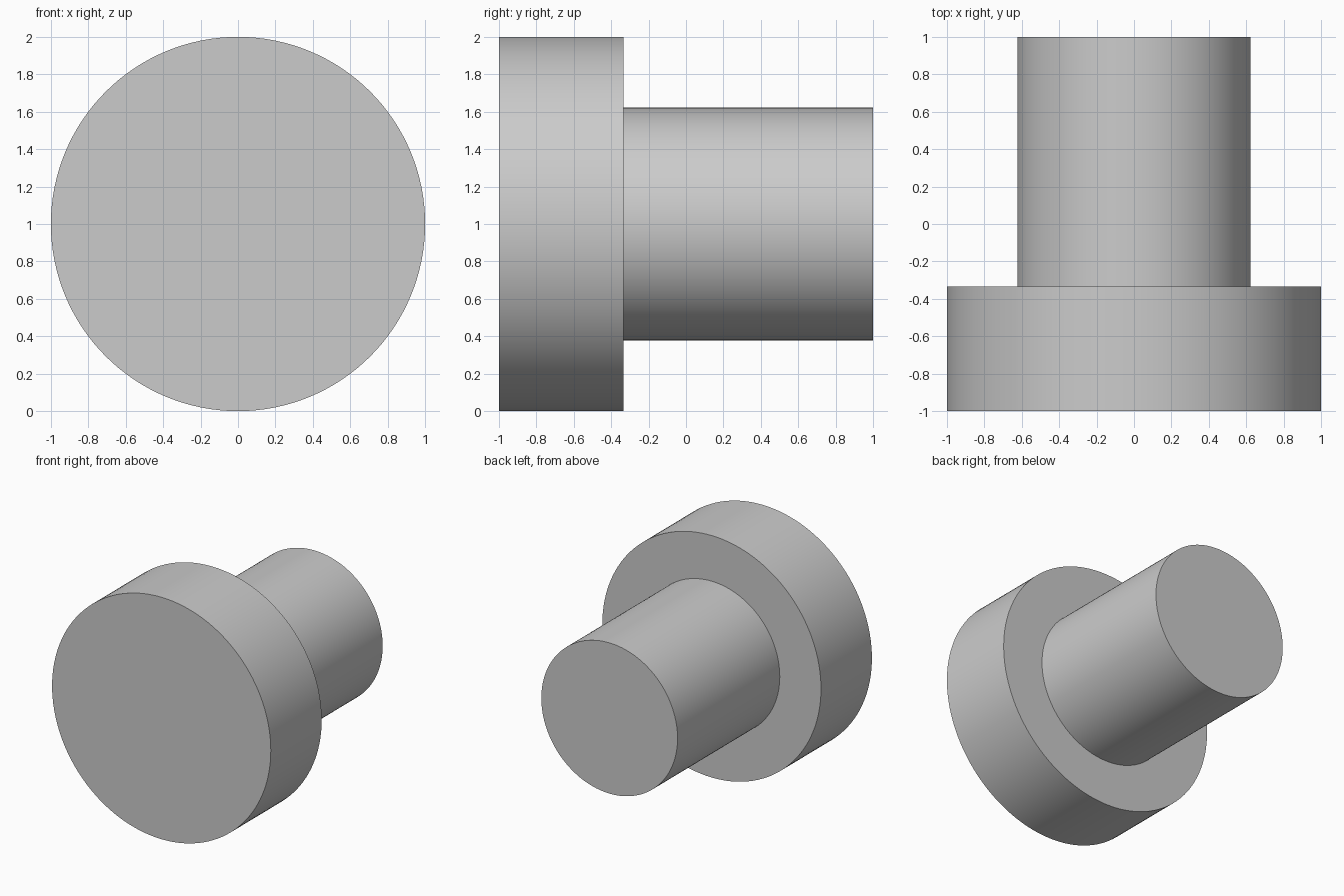
import bpy
import bmesh
from math import radians, tau
from mathutils import Vector

SEGMENTS = 128
AXIS_HEIGHT = 1.0

cube = bpy.data.objects.get("Cube")
if cube:
    bpy.data.objects.remove(cube, do_unlink=True)

# Plain grey finish
grey = bpy.data.materials.new("plain grey")
grey.use_nodes = True
colour = (0.6, 0.6, 0.6, 1.0)
grey.diffuse_color = colour
grey.node_tree.nodes["Principled BSDF"].inputs["Base Color"].default_value = colour


def turned_part(name, profile):
    """Revolve (radius, y) points about the y axis and cap the open ends."""
    bm = bmesh.new()
    verts = [bm.verts.new((r, y, 0)) for r, y in profile]
    edges = [bm.edges.new(pair) for pair in zip(verts, verts[1:])]
    bmesh.ops.spin(bm, geom=verts + edges, cent=(0, 0, 0), axis=(0, 1, 0),
                   angle=tau, steps=SEGMENTS, use_duplicate=False)
    bmesh.ops.remove_doubles(bm, verts=bm.verts, dist=0.0001)
    bmesh.ops.holes_fill(bm, edges=[e for e in bm.edges if e.is_boundary], sides=0)
    bmesh.ops.recalc_face_normals(bm, faces=bm.faces)
    bmesh.ops.translate(bm, verts=bm.verts, vec=Vector((0, 0, AXIS_HEIGHT)))

    mesh = bpy.data.meshes.new(name)
    bm.to_mesh(mesh)
    bm.free()
    mesh.materials.append(grey)
    obj = bpy.data.objects.new(name, mesh)
    bpy.context.collection.objects.link(obj)

    bpy.ops.object.select_all(action="DESELECT")
    obj.select_set(True)
    bpy.context.view_layer.objects.active = obj
    bpy.ops.object.shade_smooth_by_angle(angle=radians(30))
    return obj


# Wide disc head at the front stepping down to a round shank at the back
head_radius, shank_radius = 1.0, 0.623
front, shoulder, back = -1.0, -0.335, 1.0
turned_part("headed_pin", [
    (head_radius, front),
    (head_radius, shoulder),
    (shank_radius, shoulder),
    (shank_radius, back),
])
